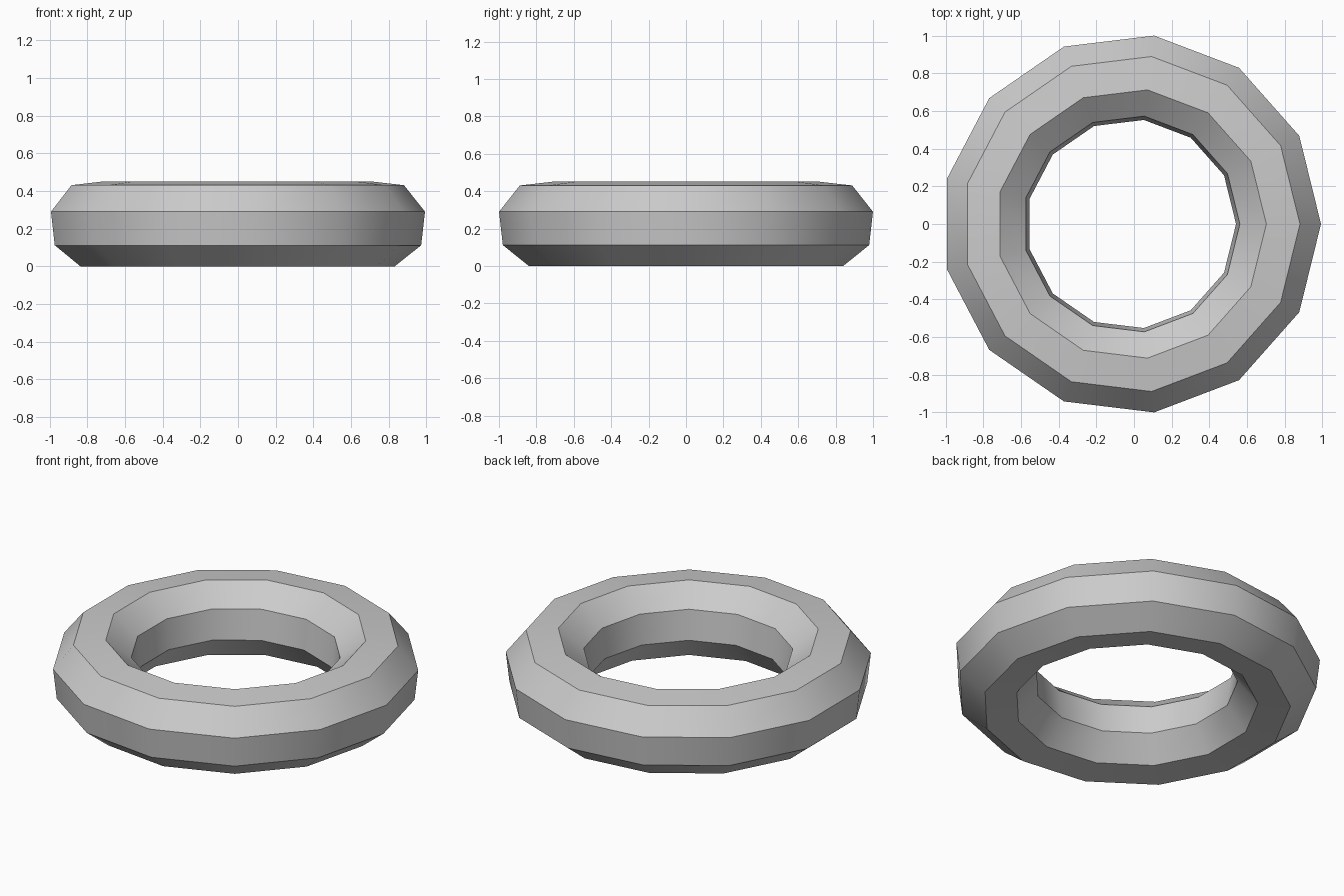
import bpy, bmesh
from math import cos, sin, pi, radians

if "Cube" in bpy.data.objects:
    bpy.data.objects.remove(bpy.data.objects["Cube"])

SIDES, PROFILE = 13, 8            # ring segments, cross-section sides
MAJOR, MINOR, TILT = 0.7815, 0.2345, radians(16)
LIFT = MINOR * cos(TILT)          # lowest profile corner sits on z = 0
OUTER = MAJOR + MINOR * cos(TILT)
SHIFT = -OUTER * (1 - cos(pi / SIDES)) / 2   # centre the odd-sided ring on x

# Ring: tilted octagon swept around z
bm = bmesh.new()
loops = []
for i in range(SIDES):
    a = 2 * pi * i / SIDES
    loop = []
    for j in range(PROFILE):
        b = TILT + 2 * pi * j / PROFILE
        r = MAJOR + MINOR * cos(b)
        loop.append(bm.verts.new((SHIFT + r * cos(a), r * sin(a), LIFT + MINOR * sin(b))))
    loops.append(loop)
for i in range(SIDES):
    p, q = loops[i], loops[(i + 1) % SIDES]
    for j in range(PROFILE):
        k = (j + 1) % PROFILE
        bm.faces.new((p[j], q[j], q[k], p[k]))
bmesh.ops.recalc_face_normals(bm, faces=bm.faces)
mesh = bpy.data.meshes.new("ring")
bm.to_mesh(mesh)
bm.free()
ring = bpy.data.objects.new("ring", mesh)
bpy.context.collection.objects.link(ring)

# Smooth around the ring, crisp between profile bands
bpy.context.view_layer.objects.active = ring
ring.select_set(True)
bpy.ops.object.shade_smooth_by_angle(angle=radians(30))
